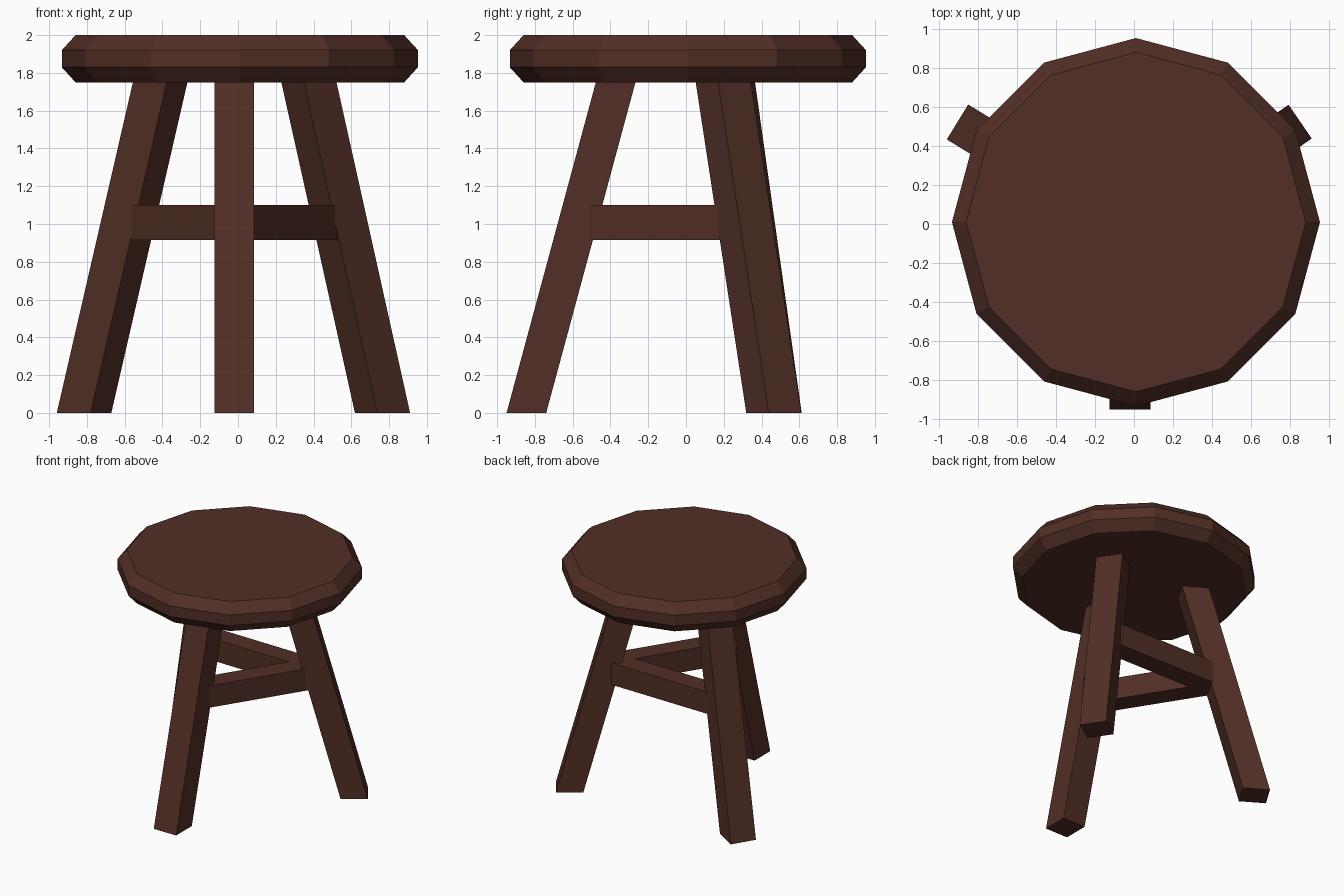
import bpy, bmesh
from math import radians
from mathutils import Vector, Matrix

cube = bpy.data.objects.get("Cube")
if cube:
    bpy.data.objects.remove(cube, do_unlink=True)

wood = bpy.data.materials.new("dark_brown_wood")
wood.use_nodes = True
brown = (0.084, 0.028, 0.019, 1)
wood.diffuse_color = brown
wood.node_tree.nodes["Principled BSDF"].inputs["Base Color"].default_value = brown


def finish(bm, name):
    bmesh.ops.recalc_face_normals(bm, faces=bm.faces)
    mesh = bpy.data.meshes.new(name)
    bm.to_mesh(mesh)
    bm.free()
    mesh.materials.append(wood)
    obj = bpy.data.objects.new(name, mesh)
    bpy.context.collection.objects.link(obj)
    return obj


def loft(name, rings):
    """Skin closed rings of points, capping both ends."""
    bm = bmesh.new()
    loops = [[bm.verts.new(p) for p in ring] for ring in rings]
    n = len(loops[0])
    for low, high in zip(loops, loops[1:]):
        for i in range(n):
            j = (i + 1) % n
            bm.faces.new((low[i], low[j], high[j], high[i]))
    bm.faces.new(loops[0])
    bm.faces.new(loops[-1])
    return finish(bm, name)


# Seat: twelve-sided disc with chamfered rims
SEAT_CENTRE = Vector((0.01, 0.01, 0))
profile = [(0.87, 1.75), (0.943, 1.83), (0.943, 1.92), (0.87, 2.0)]
loft("seat", [[SEAT_CENTRE + Matrix.Rotation(radians(30 * i), 3, 'Z') @ Vector((r, 0, z))
               for i in range(12)] for r, z in profile])

# Legs: square posts leaning inward, cut level at the floor
HALF = 0.105
LEAN = 0.27
LEG_TOP = 1.8
legs = {"front": (Vector((-0.02, -0.845, 0)), -90),
        "back_left": (Vector((0.765, 0.465, 0)), 34.5),
        "back_right": (Vector((-0.815, 0.468, 0)), 148.5)}


def leg_centre(foot, angle, z):
    inward = Matrix.Rotation(radians(angle), 3, 'Z') @ Vector((-LEAN * z, 0, z))
    return foot + inward


corners = [(-HALF, -HALF), (HALF, -HALF), (HALF, HALF), (-HALF, HALF)]
for name, (foot, angle) in legs.items():
    turn = Matrix.Rotation(radians(angle), 3, 'Z')
    loft(name + "_leg", [[leg_centre(foot, angle, z) + turn @ Vector((a, b, 0))
                          for a, b in corners] for z in (0, LEG_TOP)])

# Rungs: a triangle of bars joining neighbouring legs
OUTER, INNER = 0.055, -0.115
BOTTOM, TOP = 0.915, 1.10
for first, second in (("front", "back_left"), ("back_left", "back_right"), ("back_right", "front")):
    ends = [leg_centre(*legs[k], 1.0).xy.to_3d() for k in (first, second)]
    along = (ends[1] - ends[0]).normalized()
    outward = along.cross(Vector((0, 0, 1)))
    section = [(OUTER, BOTTOM), (OUTER, TOP), (INNER, TOP), (INNER, BOTTOM)]
    loft(first + "_to_" + second + "_rung",
         [[e + outward * d + Vector((0, 0, z)) for d, z in section] for e in ends])
